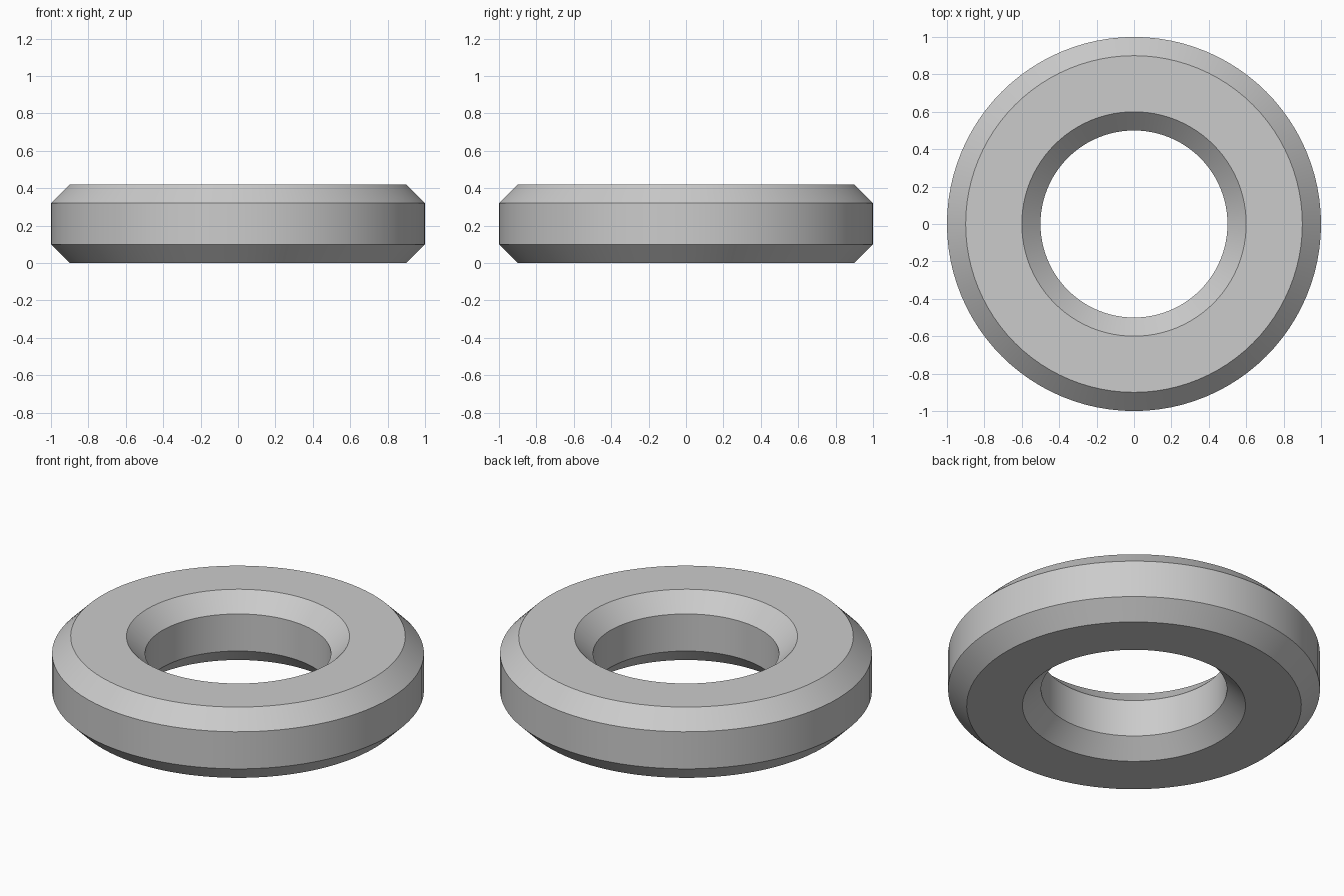
import bpy
import bmesh
from math import tau, radians
from mathutils import Matrix, Vector

cube = bpy.data.objects.get("Cube")
if cube:
    bpy.data.objects.remove(cube, do_unlink=True)

OUTER, INNER, HEIGHT, CHAMFER, SIDES = 1.0, 0.5, 0.42, 0.1, 96

# Plain grey
grey = bpy.data.materials.new("grey")
grey.use_nodes = True
colour = (0.6, 0.6, 0.6, 1)
grey.diffuse_color = colour
grey.node_tree.nodes["Principled BSDF"].inputs["Base Color"].default_value = colour

# Chamfered rectangular section, as (radius, height) pairs
low, high = CHAMFER, HEIGHT - CHAMFER
profile = [
    (INNER + CHAMFER, 0), (OUTER - CHAMFER, 0),
    (OUTER, low), (OUTER, high),
    (OUTER - CHAMFER, HEIGHT), (INNER + CHAMFER, HEIGHT),
    (INNER, high), (INNER, low),
]

# Section turned around the vertical axis
bm = bmesh.new()
rings = []
for i in range(SIDES):
    turn = Matrix.Rotation(tau * i / SIDES, 3, "Z")
    rings.append([bm.verts.new(turn @ Vector((r, 0, z))) for r, z in profile])
for i, ring in enumerate(rings):
    following = rings[(i + 1) % SIDES]
    for j in range(len(profile)):
        k = (j + 1) % len(profile)
        bm.faces.new((ring[j], following[j], following[k], ring[k]))
bmesh.ops.recalc_face_normals(bm, faces=bm.faces)

mesh = bpy.data.meshes.new("chamfered_ring")
bm.to_mesh(mesh)
bm.free()
mesh.materials.append(grey)
ring_object = bpy.data.objects.new("chamfered_ring", mesh)
bpy.context.collection.objects.link(ring_object)

# Smooth walls with crisp chamfer edges
bpy.ops.object.select_all(action="DESELECT")
ring_object.select_set(True)
bpy.context.view_layer.objects.active = ring_object
bpy.ops.object.shade_smooth_by_angle(angle=radians(30))
